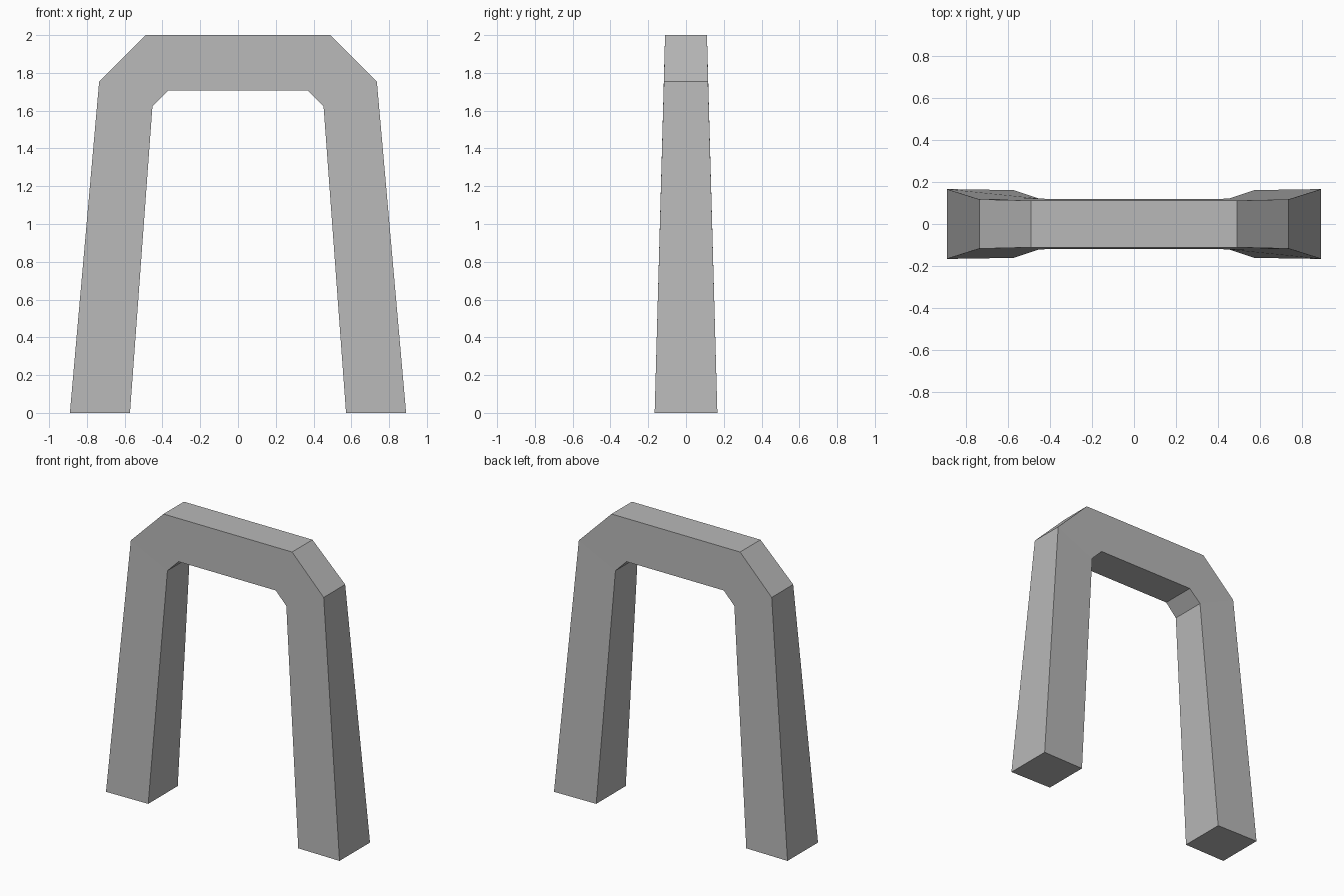
import bpy, bmesh

if "Cube" in bpy.data.objects:
    bpy.data.objects.remove(bpy.data.objects["Cube"])

# Half of the arch: (outer x, z, half depth), (inner x, z, half depth)
half = [
    ((-0.89, 0.00, 0.166), (-0.572, 0.00, 0.161)),    # foot
    ((-0.735, 1.755, 0.117), (-0.453, 1.623, 0.121)), # shoulder
    ((-0.49, 2.00, 0.111), (-0.37, 1.706, 0.118)),    # start of crossbar
]
mirrored = [tuple((-x, z, d) for x, z, d in sec) for sec in reversed(half)]

bm = bmesh.new()

# Four-cornered ring for each cross-section along the arch
rings = []
for (ox, oz, od), (ix, iz, d) in half + mirrored:
    corners = [(ox, -od, oz), (ox, od, oz), (ix, d, iz), (ix, -d, iz)]
    rings.append([bm.verts.new(c) for c in corners])

# Sides between neighbouring rings
for a, b in zip(rings, rings[1:]):
    for i in range(4):
        j = (i + 1) % 4
        bm.faces.new((a[i], a[j], b[j], b[i]))

# Soles of the two feet
bm.faces.new(rings[0])
bm.faces.new(rings[-1])
bmesh.ops.recalc_face_normals(bm, faces=bm.faces[:])

mesh = bpy.data.meshes.new("arch")
bm.to_mesh(mesh)
bm.free()

# Dark grey finish
grey = bpy.data.materials.new("dark_grey")
grey.diffuse_color = (0.48, 0.48, 0.48, 1)
grey.use_nodes = True
grey.node_tree.nodes["Principled BSDF"].inputs["Base Color"].default_value = grey.diffuse_color
mesh.materials.append(grey)
bpy.context.collection.objects.link(bpy.data.objects.new("arch", mesh))
